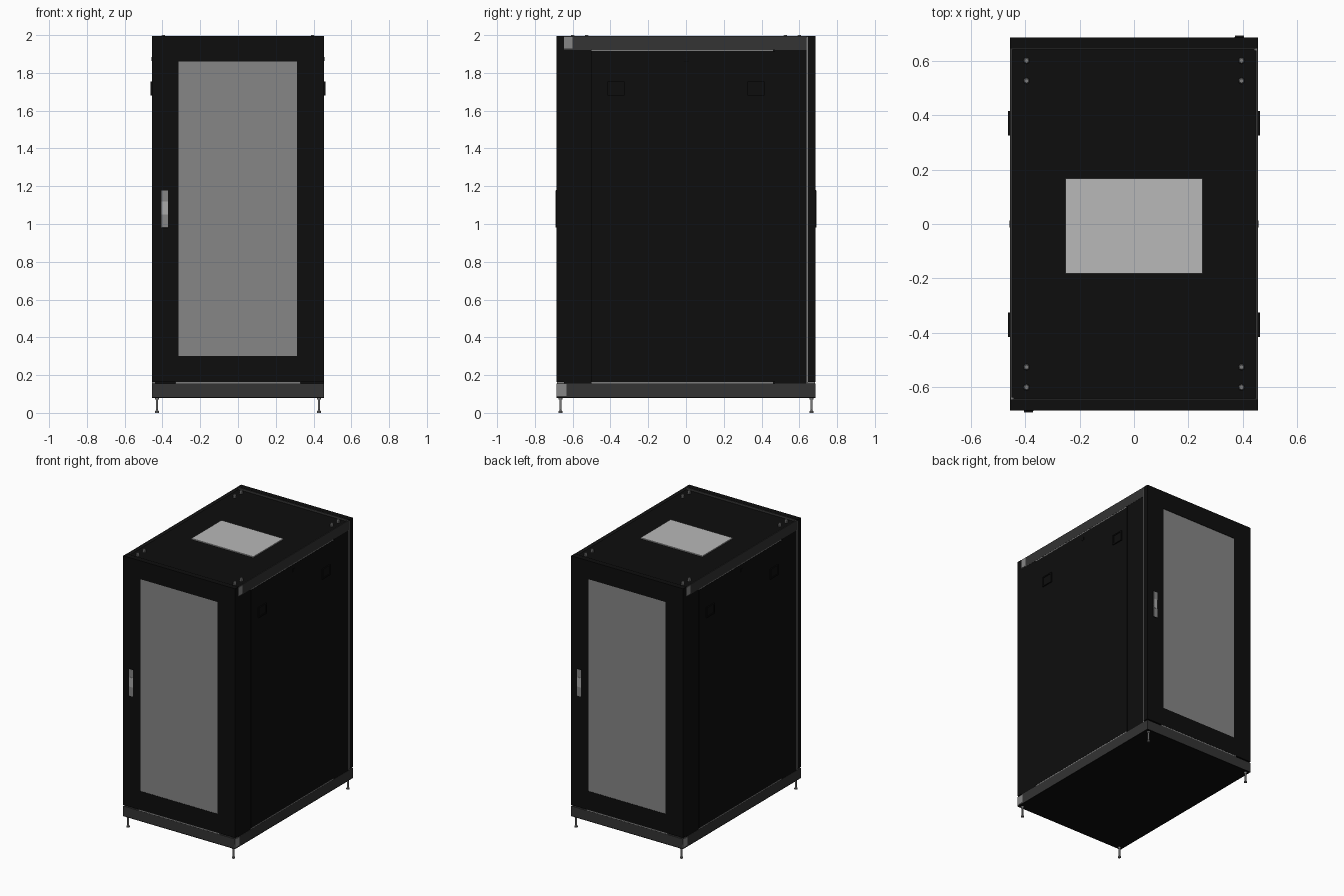
import bpy
import bmesh
from math import pi

old = bpy.data.objects.get("Cube")
if old:
    bpy.data.objects.remove(old, do_unlink=True)


def material(name, value):
    m = bpy.data.materials.new(name)
    colour = (value, value, value, 1)
    m.diffuse_color = colour
    m.use_nodes = True
    m.node_tree.nodes["Principled BSDF"].inputs["Base Color"].default_value = colour
    return m


black = material("black paint", 0.004)
charcoal = material("charcoal trim", 0.033)
mesh_grey = material("door mesh grey", 0.24)
vent_grey = material("vent light grey", 0.48)
metal = material("metal grey", 0.2)
pale = material("pale handle grey", 0.4)


def finish(name, bm, mat):
    me = bpy.data.meshes.new(name)
    bm.to_mesh(me)
    bm.free()
    me.materials.append(mat)
    ob = bpy.data.objects.new(name, me)
    bpy.context.scene.collection.objects.link(ob)
    return ob


def box(name, x, y, z, mat, bevel=0):
    """Box from (low, high) ranges on each axis."""
    bm = bmesh.new()
    bmesh.ops.create_cube(bm, size=1)
    for v in bm.verts:
        v.co = [(a + b) / 2 + c * abs(b - a) for c, (a, b) in zip(v.co, (x, y, z))]
    ob = finish(name, bm, mat)
    if bevel:
        mod = ob.modifiers.new("Bevel", "BEVEL")
        mod.width = bevel
        mod.segments = 2
    return ob


def lathe(name, x, y, profile, mat, sides=12):
    """Closed turned part from (radius, height) points."""
    bm = bmesh.new()
    pts = [bm.verts.new((r, 0, z)) for r, z in [(0, profile[0][1])] + profile + [(0, profile[-1][1])]]
    edges = [bm.edges.new(p) for p in zip(pts, pts[1:])]
    bmesh.ops.spin(bm, geom=pts + edges, cent=(0, 0, 0), axis=(0, 0, 1),
                   angle=2 * pi, steps=sides)
    bmesh.ops.remove_doubles(bm, verts=bm.verts, dist=1e-5)
    bmesh.ops.recalc_face_normals(bm, faces=bm.faces)
    ob = finish(name, bm, mat)
    ob.location = (x, y, 0)
    return ob


# Cabinet body, plinth and roof
box("cabinet_body", (-.447, .447), (-.638, .638), (.155, 1.96), black)
box("plinth", (-.455, .455), (-.685, .685), (.085, .155), charcoal)
box("underside_panel", (-.455, .455), (-.685, .685), (.08, .0855), black)
box("roof_panel", (-.447, .447), (-.642, .642), (1.955, 1.978), black)
box("roof_vent", (-.252, .252), (-.182, .168), (1.97, 1.985), vent_grey)

# Everything below repeats turned half way round
for s, end in ((1, "front"), (-1, "back")):
    side = "left" if s > 0 else "right"

    def part(name, x, y, z, mat, bevel=0):
        return box(name, [s * a for a in x], [s * a for a in y], z, mat, bevel)

    # Door frame, perforated infill and swing handle
    depth = (-.685, -.645)
    part(end + "_door_post_hinge", (.312, .455), depth, (.163, 1.995), black)
    part(end + "_door_post_latch", (-.455, -.315), depth, (.163, 1.995), black)
    part(end + "_door_top_bar", (-.315, .312), depth, (1.86, 1.995), black)
    part(end + "_door_bottom_bar", (-.315, .312), depth, (.163, .30), black)
    part(end + "_door_mesh", (-.315, .312), (-.682, -.65), (.30, 1.86), mesh_grey)
    part(end + "_handle_base", (-.405, -.37), (-.688, -.68), (.98, 1.18), black, .002)
    part(end + "_handle_face", (-.404, -.371), (-.690, -.687), (.982, 1.178), mesh_grey)
    part(end + "_handle_grip", (-.404, -.371), (-.692, -.688), (1.05, 1.12), pale)
    part(end + "_roof_rail", (-.447, .447), (-.645, -.641), (1.92, 1.994), charcoal)
    part(end + "_door_sill_line", (-.33, .33), (-.684, -.64), (.154, .163), metal)

    # Side panel, frame posts and top rail
    part(side + "_side_panel", (.44, .455), (-.50, .47), (.163, 1.915), black)
    for y in ((-.645, -.502), (.472, .638)):
        part(side + "_frame_post", (.44, .454), y, (.155, 1.922), black)
    part(side + "_top_rail", (.447, .455), (-.645, .638), (1.922, 1.994), charcoal)
    part(side + "_hinge_gap_strip", (.44, .454), (.638, .645), (.155, 1.99), metal)
    for z in ((.154, .163), (1.915, 1.922)):
        part(side + "_panel_gap_strip", (.44, .454), (-.50, .46), z, metal)

    # Pale corner plates on the rails
    part(side + "_upper_corner_plate", (.45, .4565), (-.645, -.60), (1.928, 1.99), mesh_grey)
    part(side + "_lower_corner_plate", (.45, .4565), (-.685, -.632), (.09, .153), mesh_grey)

    # Panel latches as open frames, and the small lock
    for y in (-.37, .37):
        for dy in (-.045, .036):
            part(side + "_latch_upright", (.45, .463), (y + dy, y + dy + .009), (1.68, 1.755), black)
        for z in (1.68, 1.746):
            part(side + "_latch_crossbar", (.45, .463), (y - .04, y + .04), (z, z + .009), black)
        part(side + "_latch_plate", (.45, .459), (y - .04, y + .04), (1.685, 1.75), black)
    part(side + "_panel_lock", (.45, .457), (-.014, .014), (1.86, 1.885), black, .003)

    # Roof bolts and levelling feet
    for x in (-.395, .395):
        for y in (-.60, -.526):
            lathe("roof_bolt", x, s * y,
                  [(.012, 1.975), (.012, 1.992), (.008, 2.0)], metal, 8)
        lathe("levelling_foot", x * 1.085, s * -.665,
              [(.011, 0), (.011, .008), (.006, .014), (.006, .07),
               (.010, .07), (.010, .082)], metal)
